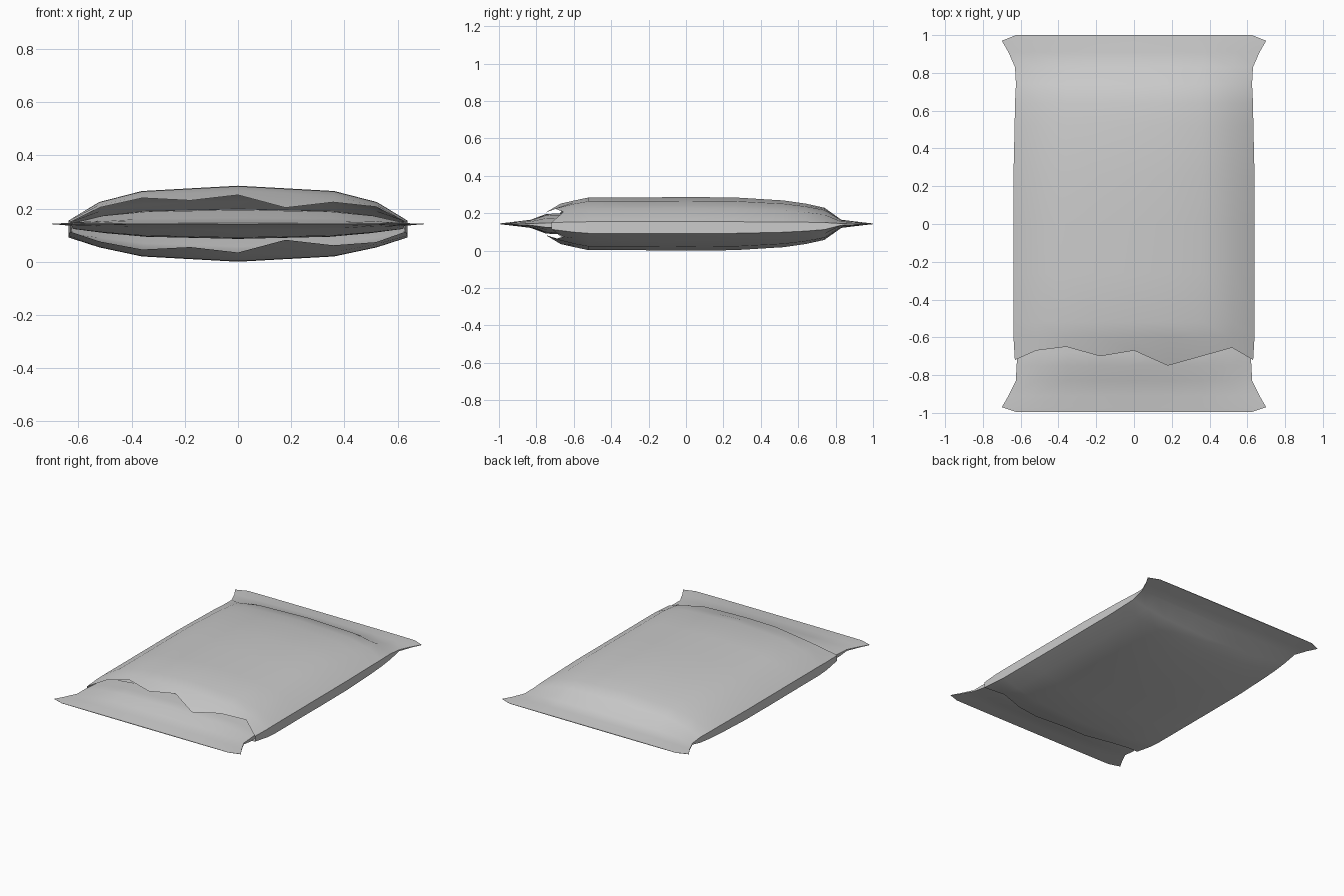
import bpy, bmesh, math

old = bpy.data.objects.get("Cube")
if old:
    bpy.data.objects.remove(old, do_unlink=True)

MID = 0.143  # height of the seal plane

foil = bpy.data.materials.new("grey foil")
foil.use_nodes = True
colour = (0.6, 0.6, 0.6, 1)
foil.diffuse_color = colour
foil.node_tree.nodes["Principled BSDF"].inputs["Base Color"].default_value = colour

# Pillow cross-section: x, relative height above, relative height below
SECTION = [(-0.635, .08, -.36), (-.52, .57, -.62), (-.36, .86, -.86), (-.18, .93, -.93), (0, 1, -1),
           (.18, .93, -.93), (.36, .86, -.86), (.52, .57, -.62), (0.635, .08, -.36)]

# Lengthwise profile: y, half width, half thickness
BODY = [(1, .625, .002), (.97, .70, .005), (.91, .665, .012), (.83, .63, .022), (.74, .625, .086),
        (.64, .63, .108), (.52, .632, .125), (.26, .638, .141), (0, .638, .143), (-.26, .638, .141),
        (-.52, .638, .141), (-.60, .638, .124), (-.68, .632, .106), (-.75, .63, .065), (-.83, .63, .022)]
END = [(-.995, .625, .002), (-.97, .70, .005), (-.91, .665, .012), (-.83, .625, .022),
       (-.75, .622, .052), (-.68, .615, .056), (-.58, .61, .057)]

# Ragged tear line, y for each section column
TEAR = [-.72, -.67, -.65, -.70, -.67, -.75, -.70, -.655, -.72]


def sample(profile, y):
    """Half width and half thickness at y."""
    for a, b in zip(profile, profile[1:]):
        if min(a[0], b[0]) <= y <= max(a[0], b[0]):
            t = (y - a[0]) / (b[0] - a[0])
            return a[1] + t * (b[1] - a[1]), a[2] + t * (b[2] - a[2])
    return profile[-1][1:]


def loft(name, profile, rows):
    """Skin closed pillow rings; each row lists a y for every column."""
    bm = bmesh.new()
    rings = []
    for row in rows:
        top, bottom = [], []
        for (x, up, down), y in zip(SECTION, row):
            w, h = sample(profile, y)
            px = x * w / 0.635
            top.append(bm.verts.new((px, y, MID + up * h)))
            bottom.append(bm.verts.new((px, y, MID + down * h)))
        rings.append(top + bottom[::-1])
    n = len(rings[0])
    for a, b in zip(rings, rings[1:]):
        for i in range(n):
            j = (i + 1) % n
            bm.faces.new((a[i], a[j], b[j], b[i]))
    # Seal the pinched end
    for i in range(n // 2 - 1):
        bm.faces.new((rings[0][i], rings[0][n - 1 - i], rings[0][n - 2 - i], rings[0][i + 1]))
    bmesh.ops.recalc_face_normals(bm, faces=bm.faces)
    mesh = bpy.data.meshes.new(name)
    bm.to_mesh(mesh)
    bm.free()
    mesh.materials.append(foil)
    ob = bpy.data.objects.new(name, mesh)
    bpy.context.collection.objects.link(ob)
    bpy.ops.object.select_all(action='DESELECT')
    ob.select_set(True)
    bpy.context.view_layer.objects.active = ob
    bpy.ops.object.shade_smooth_by_angle(angle=math.radians(50))
    return ob


# Main pouch, sealed at the back and torn open at the front
body_rows = [[p[0]] * len(SECTION) for p in BODY if p[0] >= -.61]
loft("torn_pouch", BODY, body_rows + [TEAR])

# Sealed front strip whose loose edge tucks inside the pouch
loft("front_seal_strip", END, [[p[0]] * len(SECTION) for p in END])
